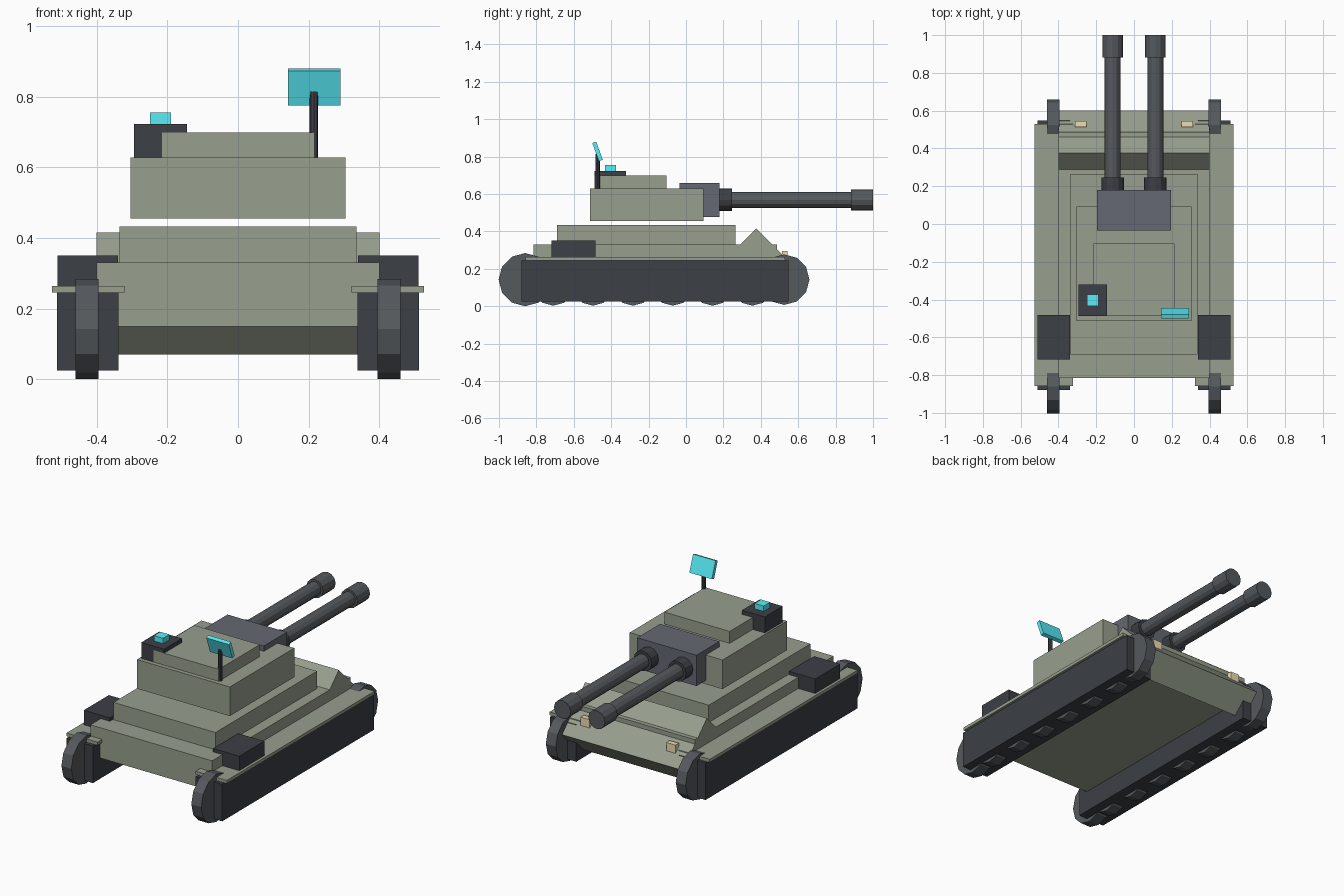
import bpy, bmesh, math
from mathutils import Matrix

if "Cube" in bpy.data.objects:
    bpy.data.objects.remove(bpy.data.objects["Cube"])


def mat(name, rgb):
    m = bpy.data.materials.new(name)
    m.diffuse_color = (*rgb, 1)
    m.use_nodes = True
    m.node_tree.nodes["Principled BSDF"].inputs["Base Color"].default_value = m.diffuse_color
    return m


OLIVE = mat("olive", (0.31, 0.345, 0.27))
DARK = mat("dark", (0.045, 0.05, 0.06))
WHEEL = mat("wheel", (0.09, 0.10, 0.11))
STEEL = mat("steel", (0.13, 0.14, 0.17))
CYAN = mat("cyan", (0.1, 0.85, 0.95))
TAN = mat("tan", (0.85, 0.72, 0.45))


def finish(name, bm, m):
    bmesh.ops.recalc_face_normals(bm, faces=bm.faces)
    me = bpy.data.meshes.new(name)
    bm.to_mesh(me)
    bm.free()
    me.materials.append(m)
    ob = bpy.data.objects.new(name, me)
    bpy.context.collection.objects.link(ob)
    return ob


def box(name, x, y, z, m, tilt=0):
    """Box from (min, max) ranges, optionally tilted about x."""
    bm = bmesh.new()
    size = [r[1] - r[0] for r in (x, y, z)]
    mid = [(r[0] + r[1]) / 2 for r in (x, y, z)]
    mx = Matrix.Translation(mid) @ Matrix.Rotation(tilt, 4, 'X') @ Matrix.Diagonal((*size, 1))
    bmesh.ops.create_cube(bm, size=1, matrix=mx)
    return finish(name, bm, m)


def cyl(name, c, r, length, axis, m, sides=12):
    """Cylinder centred on c along the named axis."""
    bm = bmesh.new()
    rot = {'X': Matrix.Rotation(math.pi / 2, 4, 'Y'),
           'Y': Matrix.Rotation(math.pi / 2, 4, 'X'),
           'Z': Matrix()}[axis]
    bmesh.ops.create_cone(bm, cap_ends=True, segments=sides, radius1=r, radius2=r,
                          depth=length, matrix=Matrix.Translation(c) @ rot)
    return finish(name, bm, m)


# Hull: main body, front plate tilted 45 degrees, upper deck
box("hull", (-0.4, 0.4), (-0.815, 0.487), (0.15, 0.33), OLIVE)
box("front_plate", (-0.4, 0.4), (0.2685, 0.5865), (0.158, 0.328), OLIVE, tilt=-math.pi / 4)
box("upper_deck", (-0.335, 0.335), (-0.69, 0.265), (0.33, 0.433), OLIVE)

# Turret, roof and gun mantlet
box("turret", (-0.305, 0.305), (-0.513, 0.093), (0.455, 0.628), OLIVE)
box("turret_roof", (-0.215, 0.215), (-0.488, -0.103), (0.628, 0.699), OLIVE)
box("mantlet", (-0.195, 0.195), (-0.035, 0.18), (0.477, 0.66), STEEL)

# Roof sensor and tilted panel on a mast
box("sensor_box", (-0.294, -0.144), (-0.488, -0.32), (0.628, 0.723), DARK)
box("sensor_lens", (-0.249, -0.189), (-0.434, -0.374), (0.723, 0.755), CYAN)
cyl("mast", (0.215, -0.473, 0.72), 0.012, 0.19, 'Z', DARK, 8)
box("radar_panel", (0.142, 0.29), (-0.484, -0.462), (0.776, 0.879), CYAN, tilt=0.35)

for s, side in ((-1, "left"), (1, "right")):
    def span(a, b):
        return tuple(sorted((s * a, s * b)))

    # Running gear: track body, fender, end wheels, road wheels
    box(f"track_{side}", span(0.338, 0.512), (-0.88, 0.548), (0.025, 0.245), DARK)
    box(f"fender_{side}", span(0.322, 0.527), (-0.858, 0.53), (0.245, 0.264), OLIVE)
    for end, y, r in (("rear", -0.86, 0.142), ("front", 0.525, 0.135)):
        cyl(f"{end}_wheel_{side}", (s * 0.427, y, 0.142), r, 0.065, 'X', WHEEL, 12)
    for i in range(6):
        cyl(f"road_wheel_{side}_{i}", (s * 0.427, -0.71 + 0.213 * i, 0.115),
            0.112, 0.065, 'X', WHEEL, 12)

    # Stowage box and headlight
    box(f"stowage_box_{side}", span(0.34, 0.511), (-0.718, -0.483), (0.264, 0.35), DARK)
    box(f"headlight_{side}", span(0.252, 0.312), (0.513, 0.544), (0.235, 0.296), TAN)

    # Gun: collar, barrel, muzzle
    for part, y0, y1, r, m in (("collar", 0.17, 0.245, 0.06, DARK),
                               ("barrel", 0.18, 0.9, 0.042, WHEEL),
                               ("muzzle", 0.882, 1.0, 0.055, WHEEL)):
        cyl(f"gun_{part}_{side}", (s * 0.113, (y0 + y1) / 2, 0.568), r, y1 - y0, 'Y', m)
